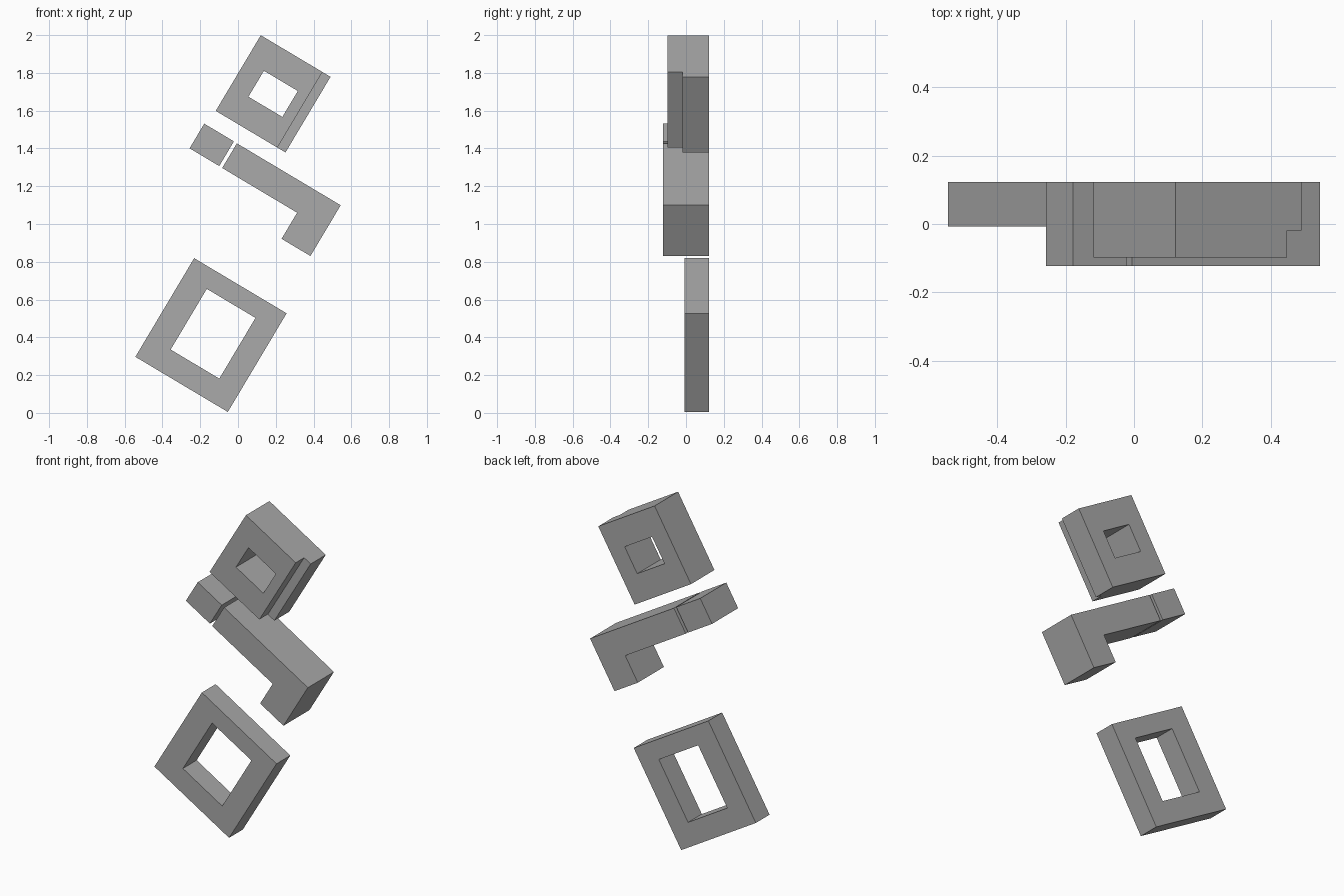
import bpy
import bmesh
from math import radians

TILT = radians(30.8)   # every part leans by the same angle
BACK = 0.122           # shared back plane

if "Cube" in bpy.data.objects:
    bpy.data.objects.remove(bpy.data.objects["Cube"], do_unlink=True)

grey = bpy.data.materials.new("plain grey")
grey.use_nodes = True
grey.diffuse_color = (0.4, 0.4, 0.4, 1)
grey.node_tree.nodes["Principled BSDF"].inputs["Base Color"].default_value = (0.4, 0.4, 0.4, 1)


def prism(name, origin, outline, front, back=BACK):
    """Extrude an upright outline from front to back, tilted about its origin."""
    bm = bmesh.new()
    face = bm.faces.new([bm.verts.new((u, front, v)) for u, v in outline])
    ext = bmesh.ops.extrude_face_region(bm, geom=[face])
    verts = [g for g in ext["geom"] if isinstance(g, bmesh.types.BMVert)]
    bmesh.ops.translate(bm, verts=verts, vec=(0, back - front, 0))
    bmesh.ops.recalc_face_normals(bm, faces=bm.faces)
    mesh = bpy.data.meshes.new(name)
    bm.to_mesh(mesh)
    bm.free()
    mesh.materials.append(grey)
    obj = bpy.data.objects.new(name, mesh)
    obj.location = (origin[0], 0, origin[1])
    obj.rotation_euler = (0, TILT, 0)
    bpy.context.collection.objects.link(obj)
    return obj


def rect(w, h, u=0, v=0):
    return [(u - w / 2, v - h / 2), (u + w / 2, v - h / 2),
            (u + w / 2, v + h / 2), (u - w / 2, v + h / 2)]


def cut(obj, cutter):
    """Subtract the cutter and discard it."""
    cutter.hide_render = True
    mod = obj.modifiers.new("cut", "BOOLEAN")
    mod.operation = "DIFFERENCE"
    mod.solver = "EXACT"
    mod.object = cutter
    bpy.context.view_layer.objects.active = obj
    bpy.ops.object.modifier_apply(modifier=mod.name)
    bpy.data.objects.remove(cutter, do_unlink=True)


# Upper frame: square window and a stepped-back right edge
top = (0.186, 1.689)
upper_frame = prism("upper_frame", top, rect(0.43, 0.466), -0.098)
cut(upper_frame, prism("window_cutter", top, rect(0.209, 0.16), -0.5, 0.5))
cut(upper_frame, prism("step_cutter", top, rect(0.1, 0.8, 0.215), -0.5, -0.019))

# Middle row: small block and hooked bar
prism("small_block", (-0.139, 1.419), rect(0.183, 0.152), -BACK)
prism("hooked_bar", (-0.006, 1.427),
      [(0, 0), (0.64, 0), (0.64, -0.313), (0.462, -0.313),
       (0.462, -0.152), (0, -0.152)], -BACK)

# Lower frame: thin, with a large window
low = (-0.143, 0.412)
lower_frame = prism("lower_frame", low, rect(0.57, 0.608), -0.007)
cut(lower_frame, prism("window_cutter", (-0.132, 0.419), rect(0.3, 0.374), -0.5, 0.5))
